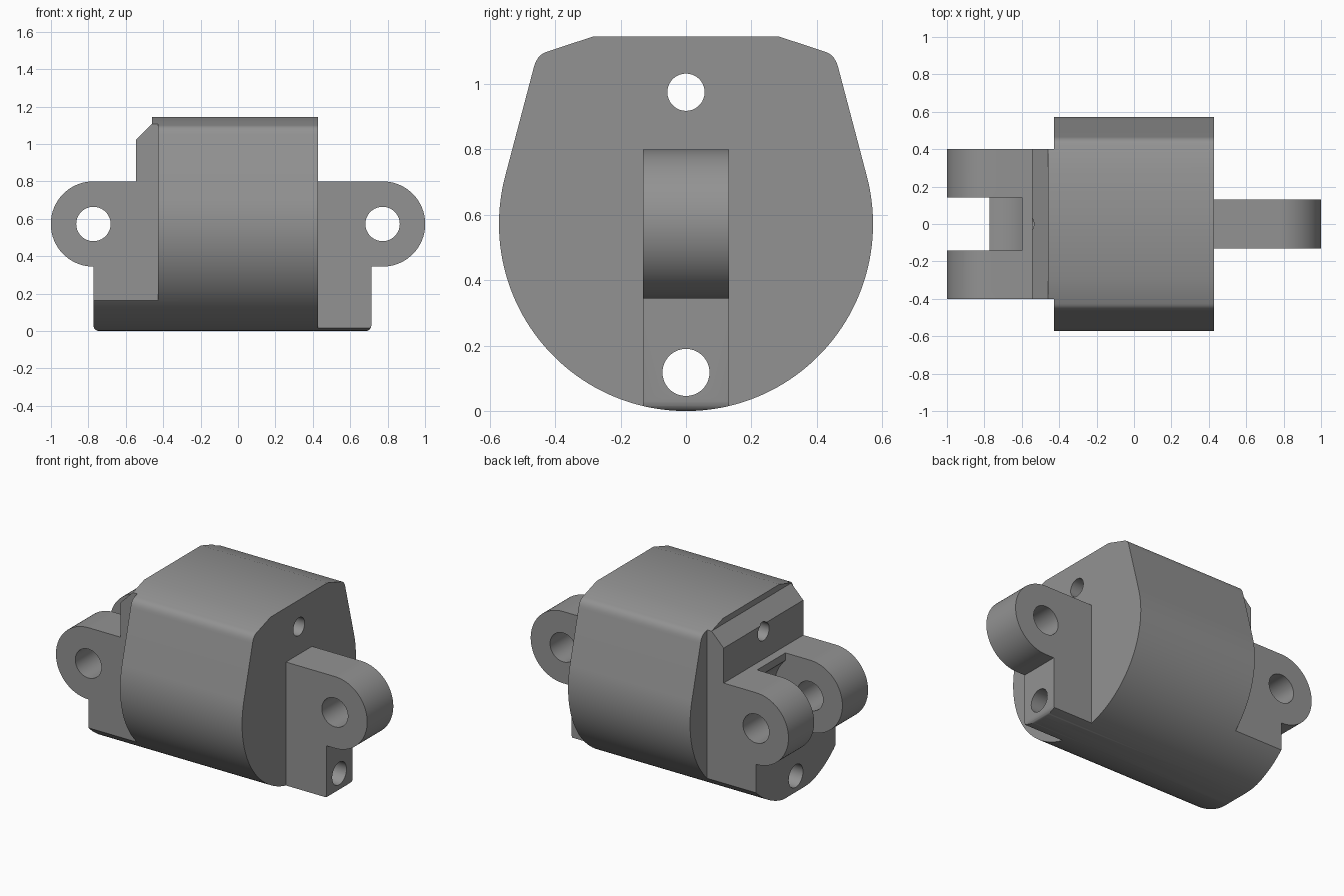
import bpy, math
from mathutils import Vector

if "Cube" in bpy.data.objects:
    bpy.data.objects.remove(bpy.data.objects["Cube"])

grey = bpy.data.materials.new("mid_grey")
grey.diffuse_color = (0.29, 0.29, 0.29, 1)
grey.use_nodes = True
grey.node_tree.nodes["Principled BSDF"].inputs["Base Color"].default_value = grey.diffuse_color
R, PZ, PX = 0.572, 0.572, 0.773      # body radius, pin height, pin distance


def arc(cx, cz, r, a0, a1, n):
    return [(cx + r * math.cos(math.radians(a0 + (a1 - a0) * i / n)),
             cz + r * math.sin(math.radians(a0 + (a1 - a0) * i / n))) for i in range(n + 1)]


def prism(name, pts, lo, hi, axis):
    """Extrude a (horizontal, z) outline along x or y."""
    place = (lambda u, z, d: (d, u, z)) if axis == "x" else (lambda u, z, d: (u, d, z))
    n = len(pts)
    verts = [place(u, z, d) for d in (lo, hi) for u, z in pts]
    faces = [tuple(range(n))[::-1], tuple(range(n, 2 * n))]
    faces += [(i, (i + 1) % n, n + (i + 1) % n, n + i) for i in range(n)]
    mesh = bpy.data.meshes.new(name)
    mesh.from_pydata(verts, [], faces)
    # outward orientation
    area = sum(pts[i][0] * pts[(i + 1) % n][1] - pts[(i + 1) % n][0] * pts[i][1] for i in range(n))
    if (area > 0) != (axis == "x"):
        mesh.flip_normals()
    mesh.materials.append(grey)
    ob = bpy.data.objects.new(name, mesh)
    bpy.context.collection.objects.link(ob)
    return ob


def box(name, u0, u1, z0, z1, lo, hi):
    return prism(name, [(u0, z0), (u1, z0), (u1, z1), (u0, z1)], lo, hi, "y")


def combine(target, tool, op):
    mod = target.modifiers.new(op, "BOOLEAN")
    mod.operation, mod.solver, mod.object = op, "EXACT", tool
    bpy.context.view_layer.objects.active = target
    bpy.ops.object.modifier_apply(modifier=mod.name)
    bpy.data.objects.remove(tool)


# core of the housing
link = box("link_housing", -0.429, 0.429, -0.1, 1.3, -0.8, 0.8)

# fork block with stepped, chamfered top and round lug end
fork = ([(-0.3, 1.25), (-0.46, 1.25), (-0.46, 1.108), (-0.545, 1.022), (-0.545, 0.8)]
        + arc(-PX, PZ, 0.228, 90, 270, 40)
        + arc(-PX + 0.03, 0.03, 0.03, 180, 270, 6) + [(-0.71, -0.03), (-0.3, -0.03)])
combine(link, prism("fork", fork, -0.4, 0.4, "y"), "UNION")

# single tongue with a foot below it
tongue = ([(0.3, -0.04), (0.65, -0.04)] + arc(0.683, 0.03, 0.03, -90, 0, 6)
          + [(0.713, 0.344)] + arc(PX, PZ, 0.228, -90, 90, 40) + [(0.3, 0.8)])
combine(link, prism("tongue", tongue, -0.131, 0.131, "y"), "UNION")

# trim everything to the tapered round cross-section
side = arc(0, PZ, R, -90, 14.4, 50)
a, b, c = Vector((0.467, 1.045)), Vector((0.457, 1.09)), Vector((0.425, 1.099))
side += [tuple(a * (1 - t) ** 2 + b * 2 * t * (1 - t) + c * t * t) for t in (i / 6 for i in range(7))]
side += [(0.285, 1.145)]
section = side + [(-u, z) for u, z in reversed(side[1:])]
combine(link, prism("section", section, -1.2, 1.2, "x"), "INTERSECT")

# fork slot with round clearance for the neighbouring tongue
combine(link, box("slot", -1.1, -0.6, PZ, 0.9, -0.142, 0.142), "DIFFERENCE")
combine(link, prism("clearance", arc(-PX, PZ, 0.25, 0, 354, 59), -0.142, 0.142, "y"), "DIFFERENCE")

# pin holes across the lugs, and two cord holes along the length
for s in (-1, 1):
    combine(link, prism("pin_hole", arc(s * PX, PZ, 0.092, 0, 350, 35), -0.6, 0.6, "y"), "DIFFERENCE")
for z, r in ((0.975, 0.057), (0.118, 0.072)):
    combine(link, prism("cord_hole", arc(0, z, r, 0, 350, 35), -1.2, 1.2, "x"), "DIFFERENCE")

link.select_set(True)
bpy.context.view_layer.objects.active = link
bpy.ops.object.shade_smooth_by_angle(angle=math.radians(30))
